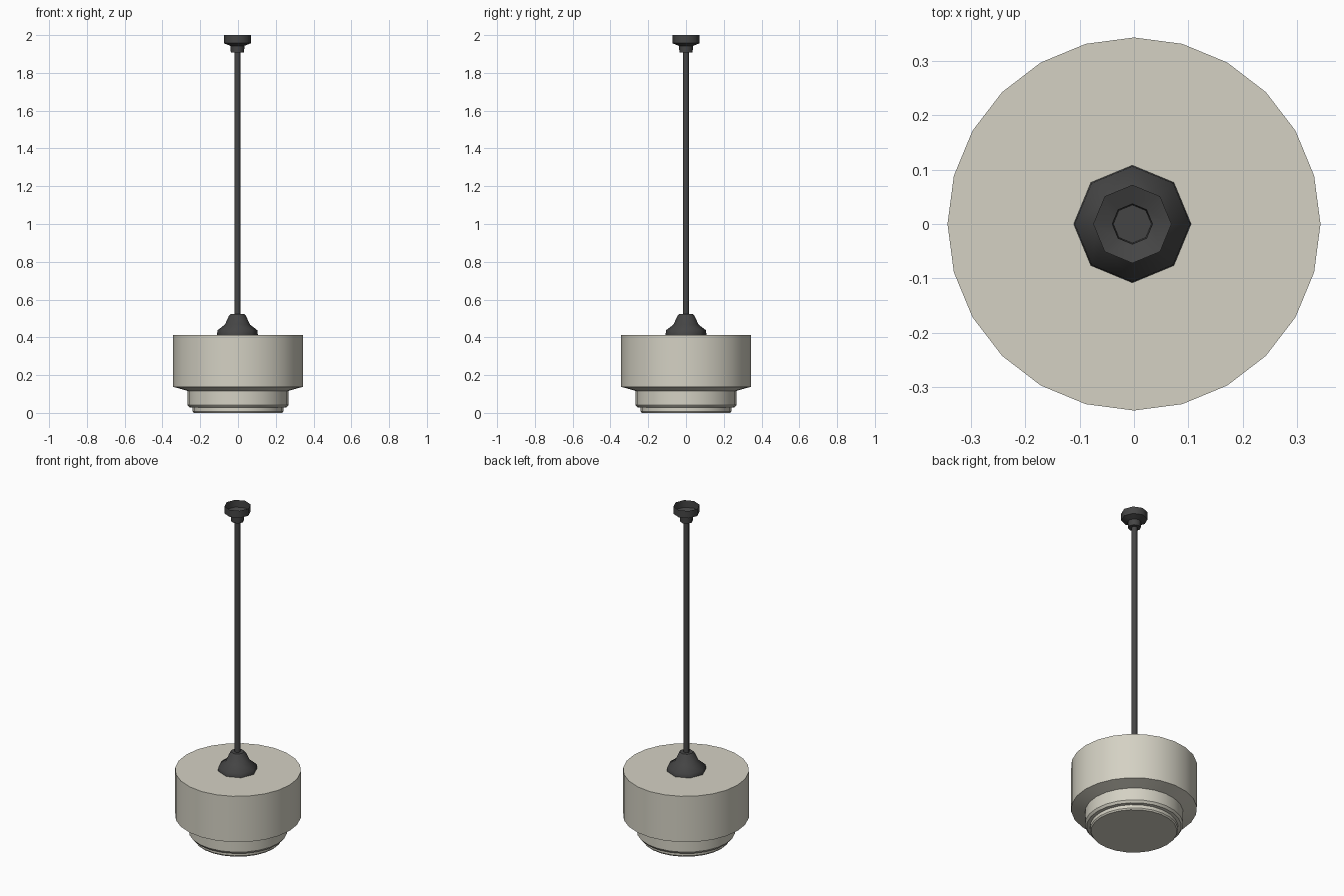
import bpy
import math

cube = bpy.data.objects.get("Cube")
if cube:
    bpy.data.objects.remove(cube, do_unlink=True)


def material(name, rgb):
    m = bpy.data.materials.new(name)
    m.use_nodes = True
    m.diffuse_color = (*rgb, 1)
    m.node_tree.nodes["Principled BSDF"].inputs["Base Color"].default_value = (*rgb, 1)
    return m


def lathe(name, profile, sides, mat, smooth, x=0.0, cap_top=True, cap_bottom=True):
    """Revolve (radius, z) points, listed top to bottom, about the z axis."""
    verts = [(r * math.cos(math.tau * i / sides), r * math.sin(math.tau * i / sides), z)
             for r, z in profile for i in range(sides)]
    faces = []
    for k in range(len(profile) - 1):
        a, b = k * sides, (k + 1) * sides
        for i in range(sides):
            j = (i + 1) % sides
            faces.append((a + i, b + i, b + j, a + j))
    if cap_top:
        faces.append(tuple(range(sides)))
    if cap_bottom:
        last = (len(profile) - 1) * sides
        faces.append(tuple(reversed(range(last, last + sides))))
    mesh = bpy.data.meshes.new(name)
    mesh.from_pydata(verts, [], faces)
    mesh.materials.append(mat)
    obj = bpy.data.objects.new(name, mesh)
    obj.location.x = x
    bpy.context.collection.objects.link(obj)
    bpy.ops.object.select_all(action="DESELECT")
    obj.select_set(True)
    bpy.context.view_layer.objects.active = obj
    bpy.ops.object.shade_smooth_by_angle(angle=math.radians(smooth))
    return obj


cream = material("cream glass", (0.66, 0.64, 0.55))
black = material("dark metal", (0.06, 0.06, 0.06))
OFF = -0.003  # the metal fittings sit slightly off the shade's axis

# Stepped drum shade
lathe("shade", [(0.343, 0.413), (0.343, 0.138), (0.268, 0.117), (0.268, 0.043),
                (0.258, 0.03), (0.24, 0.028), (0.24, 0.008), (0.234, 0.0)],
      24, cream, 30)

# Flared holder on top of the shade
lathe("shade_holder", [(0.037, 0.523), (0.046, 0.512), (0.066, 0.468),
                       (0.106, 0.437), (0.108, 0.413)], 8, black, 50, OFF)

# Hanging rod
lathe("rod", [(0.016, 1.91), (0.016, 0.52)], 8, black, 50, OFF,
      cap_top=False, cap_bottom=False)

# Ceiling cup, open at the top, with its collar
lathe("ceiling_cup", [(0.072, 2.0), (0.072, 1.957), (0.037, 1.943), (0.035, 1.907)],
      8, black, 50, OFF, cap_top=False)
